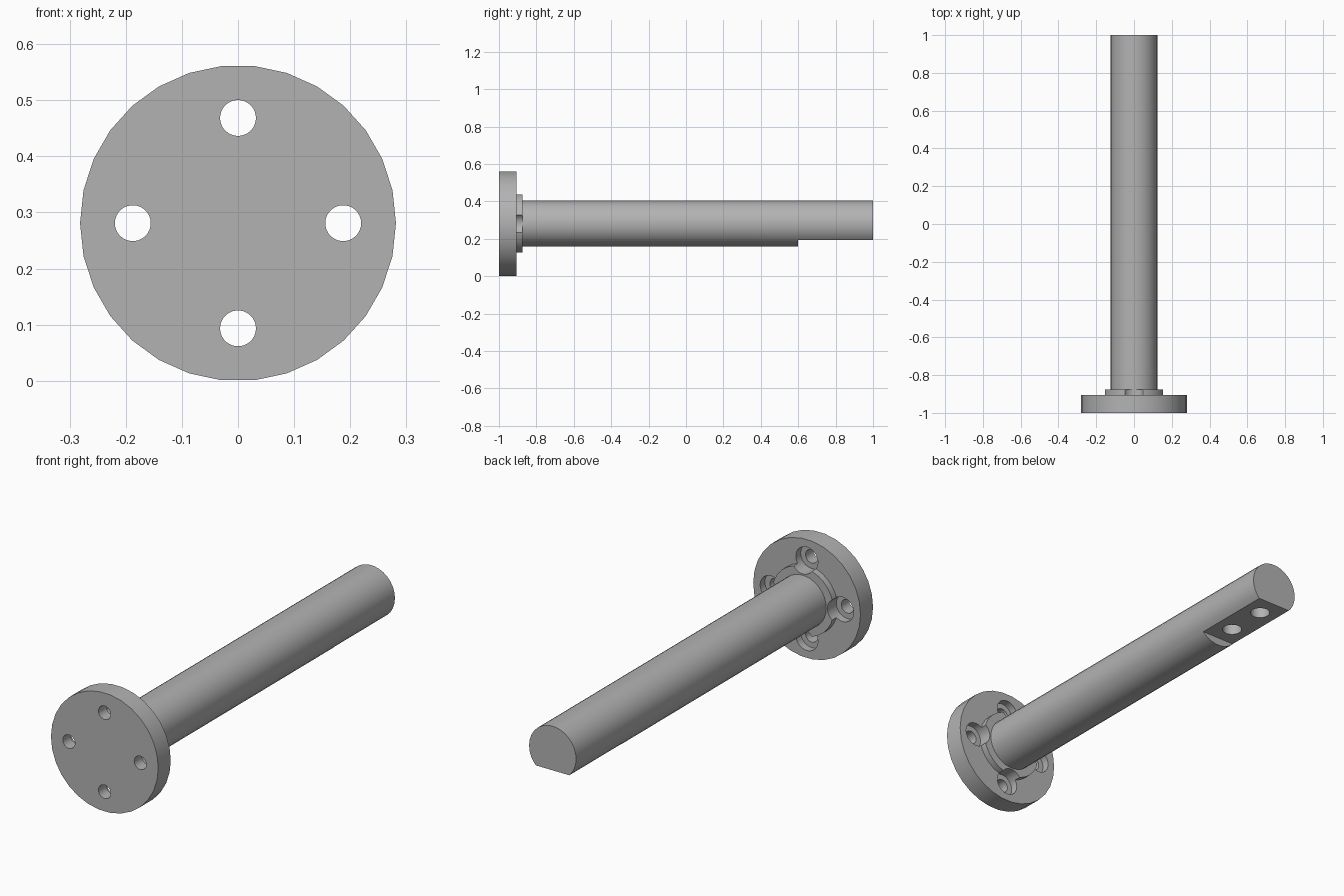
import bpy
import math
from mathutils import Matrix, Vector

cube = bpy.data.objects.get("Cube")
if cube:
    bpy.data.objects.remove(cube, do_unlink=True)

AXIS_Z = 0.281     # height of the shaft axis
SIDES = 30

steel = bpy.data.materials.new("grey steel")
steel.use_nodes = True
grey = (0.45, 0.45, 0.45, 1)
steel.diffuse_color = grey
steel.node_tree.nodes["Principled BSDF"].inputs["Base Color"].default_value = grey


def make_object(name, verts, faces):
    mesh = bpy.data.meshes.new(name)
    mesh.from_pydata(verts, [], faces)
    mesh.materials.append(steel)
    obj = bpy.data.objects.new(name, mesh)
    bpy.context.collection.objects.link(obj)
    return obj


def cylinder(name, radius, start, end, direction="Y"):
    """Closed cylinder about the local origin, running along Y or Z."""
    verts = []
    for t in (start, end):
        for i in range(SIDES):
            a = 2 * math.pi * i / SIDES
            u, v = radius * math.cos(a), radius * math.sin(a)
            verts.append((u, t, v) if direction == "Y" else (u, -v, t))
    sides = [(i, i + SIDES, (i + 1) % SIDES + SIDES, (i + 1) % SIDES)
             for i in range(SIDES)]
    caps = [tuple(range(SIDES)), tuple(reversed(range(SIDES, 2 * SIDES)))]
    return make_object(name, verts, sides + caps)


def combine(target, tool, operation):
    """Apply a boolean and discard the tool."""
    mod = target.modifiers.new("bool", "BOOLEAN")
    mod.operation = operation
    mod.solver = "EXACT"
    mod.object = tool
    bpy.context.view_layer.objects.active = target
    bpy.ops.object.modifier_apply(modifier=mod.name)
    bpy.data.objects.remove(tool, do_unlink=True)


def place(obj, x, y, z):
    obj.data.transform(Matrix.Translation(Vector((x, y, z))))
    return obj


# Flange with a raised boss
flange = place(cylinder("mounting_flange", 0.2815, -1, -0.906), 0, 0, AXIS_Z)
boss = place(cylinder("boss", 0.1625, -0.95, -0.875), 0, 0, AXIS_Z)
combine(flange, boss, "UNION")

# Four counterbored bolt holes
for k in range(4):
    a = k * math.pi / 2
    x, z = 0.1875 * math.cos(a), AXIS_Z + 0.1875 * math.sin(a)
    for radius, start in ((0.032, -1.1), (0.058, -0.942)):
        combine(flange, place(cylinder("bolt_cut", radius, start, -0.8), x, 0, z),
                "DIFFERENCE")

# Round shaft
shaft = place(cylinder("shaft", 0.1235, -0.9, 1), 0, 0, AXIS_Z)

# Flat milled under the free end
bpy.ops.mesh.primitive_cube_add(size=1, location=(0, 0.9, 0.095))
flat = bpy.context.object
flat.scale = (0.6, 0.6, 0.2)
bpy.context.view_layer.update()
combine(shaft, flat, "DIFFERENCE")

# Two blind holes in the flat
for y in (0.7, 0.9):
    combine(shaft, place(cylinder("blind_cut", 0.044, 0.1, 0.32, "Z"), 0, y, 0),
            "DIFFERENCE")

combine(flange, shaft, "UNION")
flange.name = "flanged_shaft"

# Smooth round walls, crisp edges
bpy.ops.object.select_all(action="DESELECT")
flange.select_set(True)
bpy.context.view_layer.objects.active = flange
bpy.ops.object.shade_smooth_by_angle(angle=math.radians(30))
